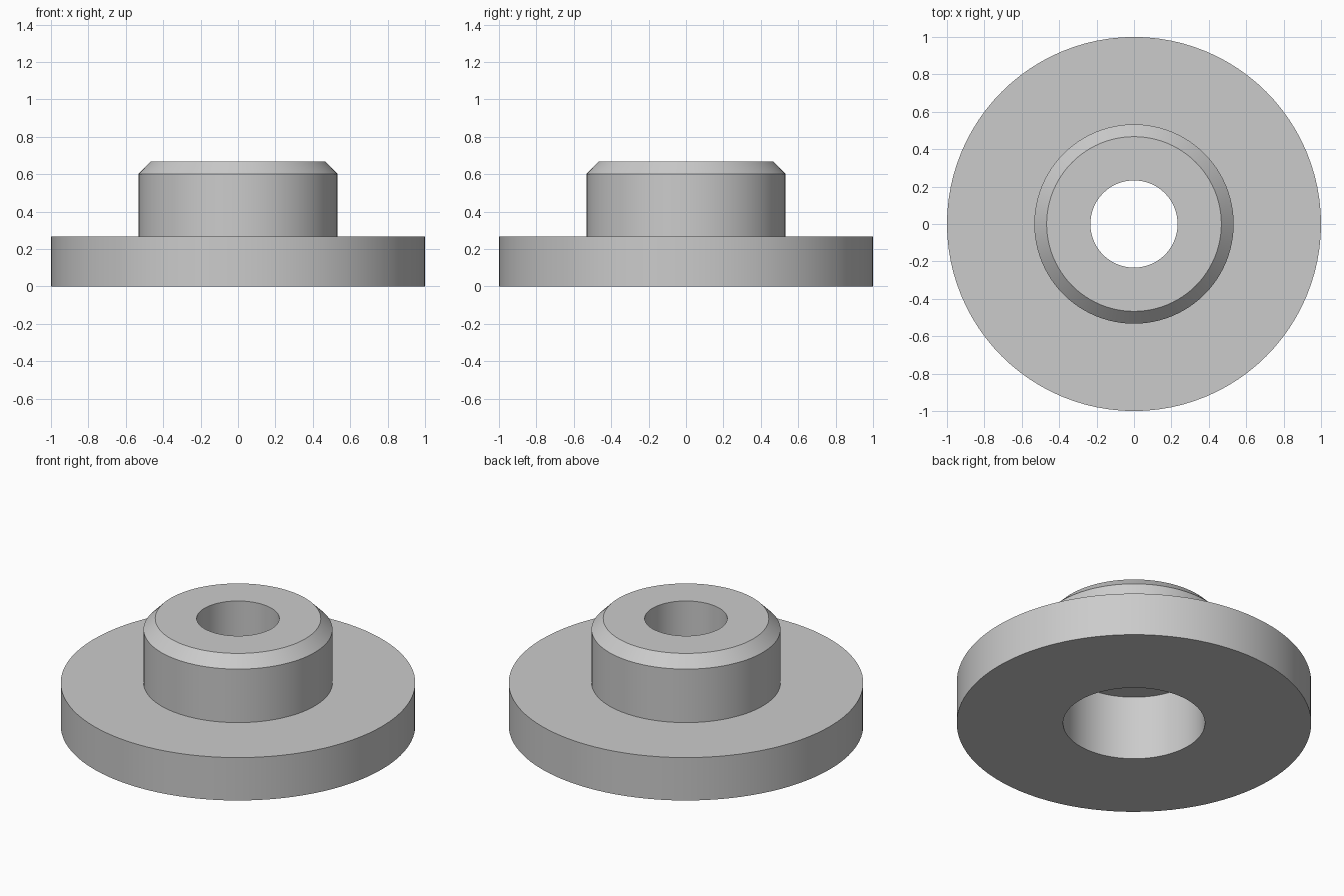
import bpy
import bmesh
import math

cube = bpy.data.objects.get("Cube")
if cube:
    bpy.data.objects.remove(cube, do_unlink=True)

SEGMENTS = 96

# Plain grey material
grey = bpy.data.materials.new("plain grey")
grey.use_nodes = True
colour = (0.6, 0.6, 0.6, 1)
grey.diffuse_color = colour
grey.node_tree.nodes["Principled BSDF"].inputs["Base Color"].default_value = colour


def lathe(name, profile, material):
    """Revolve a closed (radius, height) profile around the z axis."""
    bm = bmesh.new()
    verts = [bm.verts.new((r, 0, z)) for r, z in profile]
    edges = [bm.edges.new((v, verts[(i + 1) % len(verts)]))
             for i, v in enumerate(verts)]
    bmesh.ops.spin(bm, geom=verts + edges, cent=(0, 0, 0), axis=(0, 0, 1),
                   angle=math.tau, steps=SEGMENTS, use_merge=False)
    bmesh.ops.remove_doubles(bm, verts=bm.verts, dist=0.0001)
    bmesh.ops.recalc_face_normals(bm, faces=bm.faces)
    mesh = bpy.data.meshes.new(name)
    bm.to_mesh(mesh)
    bm.free()
    mesh.materials.append(material)
    obj = bpy.data.objects.new(name, mesh)
    bpy.context.collection.objects.link(obj)
    bpy.ops.object.select_all(action="DESELECT")
    obj.select_set(True)
    bpy.context.view_layer.objects.active = obj
    bpy.ops.object.shade_smooth_by_angle(angle=math.radians(30))
    return obj


# Flange with chamfered hub, through hole and wide counterbore underneath
flange, hub, hub_top, bore, counterbore = 1.0, 0.533, 0.467, 0.233, 0.4
lathe("flanged_bushing", [
    (counterbore, 0), (flange, 0), (flange, 0.267),
    (hub, 0.267), (hub, 0.6), (hub_top, 0.667),
    (bore, 0.667), (bore, 0.4), (counterbore, 0.4),
], grey)
